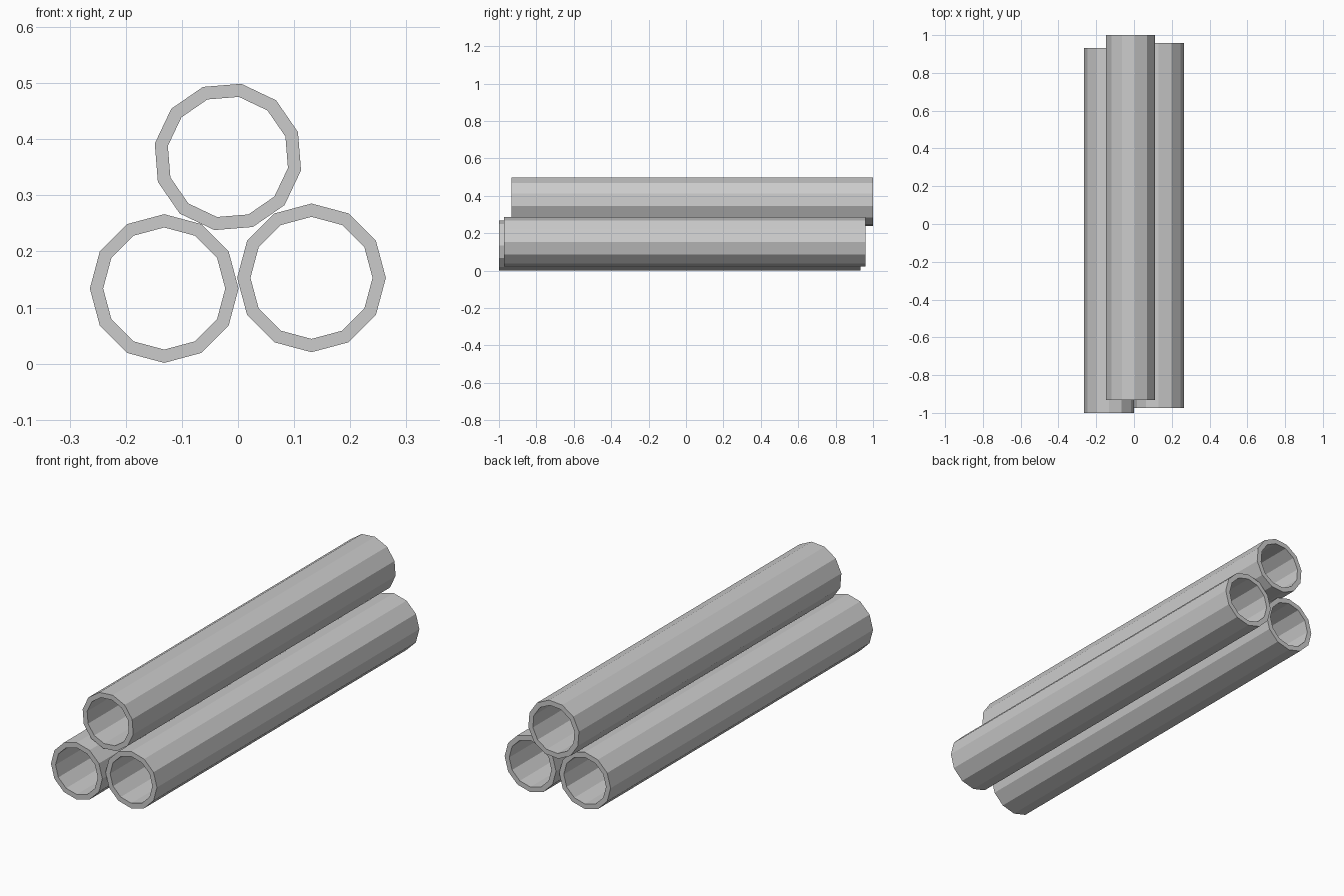
import bpy, bmesh, math

if "Cube" in bpy.data.objects:
    bpy.data.objects.remove(bpy.data.objects["Cube"])

SIDES, OUTER, INNER, LENGTH = 12, 0.1325, 0.1088, 1.932


def pipe(name, x, z, y_front, angle):
    """Open, twelve-sided hollow pipe running along y."""
    bm = bmesh.new()

    def ring(radius, y):
        steps = [math.radians(angle) + math.tau * i / SIDES for i in range(SIDES)]
        return [bm.verts.new((radius * math.cos(a), y, radius * math.sin(a))) for a in steps]

    # Outer wall, back rim, inner wall and front rim as one closed loop of rings
    rings = [ring(OUTER, 0), ring(OUTER, LENGTH), ring(INNER, LENGTH), ring(INNER, 0)]
    for k in range(4):
        a, b = rings[k], rings[(k + 1) % 4]
        for i in range(SIDES):
            j = (i + 1) % SIDES
            bm.faces.new((a[i], b[i], b[j], a[j]))
    bmesh.ops.recalc_face_normals(bm, faces=bm.faces)
    mesh = bpy.data.meshes.new(name)
    bm.to_mesh(mesh)
    bm.free()
    obj = bpy.data.objects.new(name, mesh)
    obj.location = (x, y_front, z)
    bpy.context.collection.objects.link(obj)


# Two pipes side by side with a third, slightly rolled, resting on top
pipe("left_pipe", -0.1315, 0.134, -1.0, 90)
pipe("right_pipe", 0.131, 0.153, -0.973, 90)
pipe("top_pipe", -0.018, 0.3685, -0.932, 79.6)
